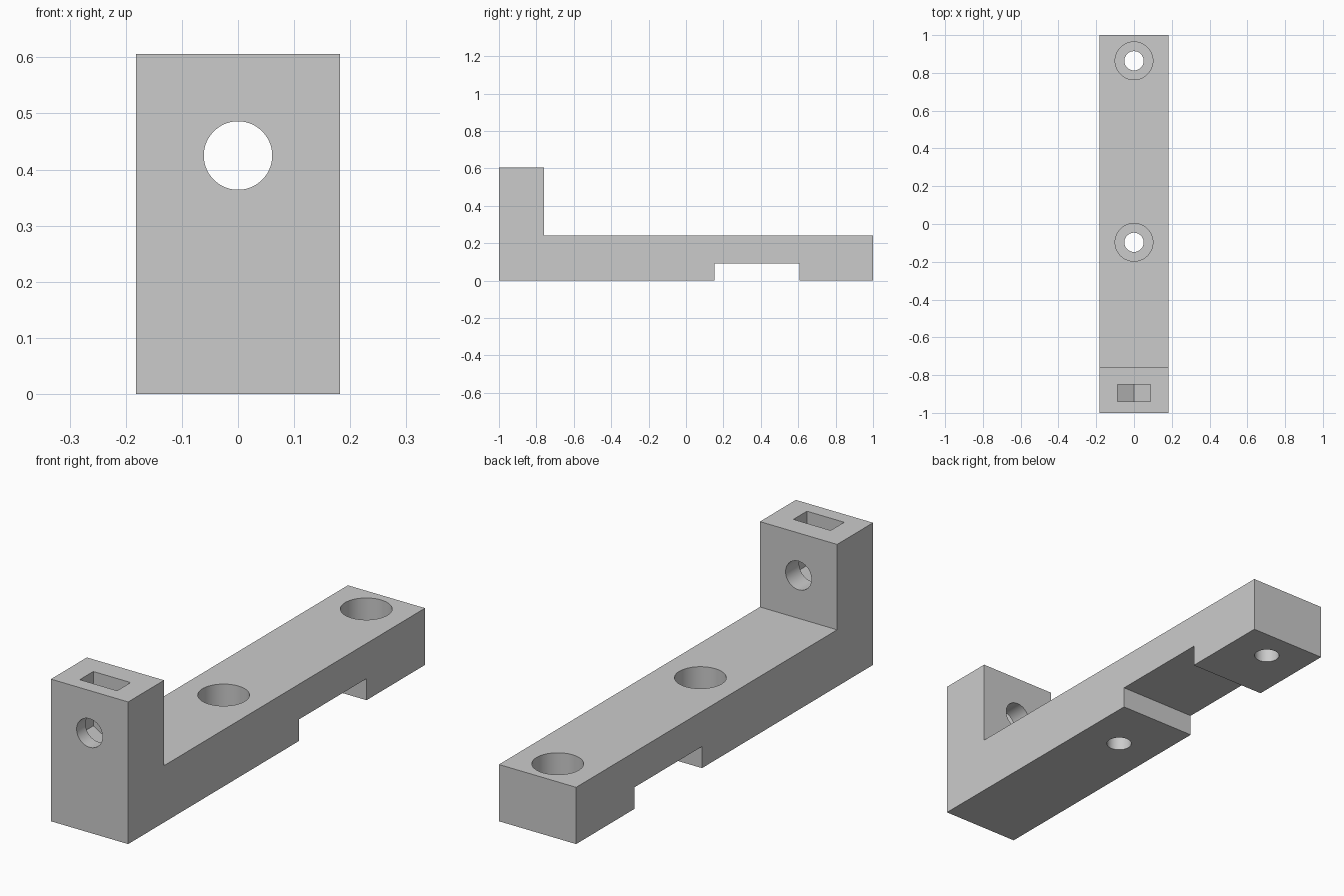
import bpy, bmesh, math
from mathutils import Matrix

cube = bpy.data.objects.get("Cube")
if cube:
    bpy.data.objects.remove(cube, do_unlink=True)

HALF_W = 0.182
BASE_TOP, TOWER_TOP, TOWER_BACK = 0.242, 0.606, -0.758
BOLT_Z = 0.425

grey = bpy.data.materials.new("plain grey")
grey.use_nodes = True
COLOUR = (0.6, 0.6, 0.6, 1)
grey.diffuse_color = COLOUR
grey.node_tree.nodes["Principled BSDF"].inputs["Base Color"].default_value = COLOUR


def prism(name, outline, vector, helper=True):
    """Extrude a closed planar outline along a vector."""
    bm = bmesh.new()
    face = bm.faces.new([bm.verts.new(p) for p in outline])
    ext = bmesh.ops.extrude_face_region(bm, geom=[face])
    moved = [v for v in ext["geom"] if isinstance(v, bmesh.types.BMVert)]
    bmesh.ops.translate(bm, verts=moved, vec=vector)
    bmesh.ops.recalc_face_normals(bm, faces=bm.faces)
    mesh = bpy.data.meshes.new(name)
    bm.to_mesh(mesh)
    bm.free()
    mesh.materials.append(grey)
    obj = bpy.data.objects.new(name, mesh)
    bpy.context.collection.objects.link(obj)
    obj.hide_render = helper
    return obj


def ring(radius, sides, centre, along_y=False):
    """Points of a regular polygon, facing z or y."""
    turn = Matrix.Rotation(math.pi / 2, 4, "X") if along_y else Matrix()
    place = Matrix.Translation(centre) @ turn
    step = math.tau / sides
    return [place @ Matrix.Rotation(step * (i + 0.5), 4, "Z") @ Matrix.Translation((radius, 0, 0)).translation
            for i in range(sides)]


# L-shaped body with the notch underneath
profile = [(-1, 0), (0.152, 0), (0.152, 0.092), (0.606, 0.092), (0.606, 0), (1, 0),
           (1, BASE_TOP), (TOWER_BACK, BASE_TOP), (TOWER_BACK, TOWER_TOP), (-1, TOWER_TOP)]
body = prism("bracket_body", [(-HALF_W, y, z) for y, z in profile], (2 * HALF_W, 0, 0), False)

cutters = []
# Counterbored screw holes
for label, y in (("front", -0.097), ("back", 0.864)):
    cutters.append(prism(label + "_screw_hole", ring(0.051, 64, (0, y, -0.1)), (0, 0, 0.5)))
    cutters.append(prism(label + "_counterbore", ring(0.1, 64, (0, y, 0.1)), (0, 0, 0.3)))

# Cross hole through the tower
cutters.append(prism("tower_hole", ring(0.061, 64, (0, -1.1, BOLT_Z), True), (0, 0.5, 0)))

# Nut pocket: straight sides, open at the top, pointed bottom like a hex nut
w = 0.088
tip = w / math.cos(math.pi / 6)
pocket = [(-w, 0.7), (-w, BOLT_Z - tip / 2), (0, BOLT_Z - tip), (w, BOLT_Z - tip / 2), (w, 0.7)]
cutters.append(prism("nut_pocket", [(x, -0.94, z) for x, z in pocket], (0, 0.091, 0)))

for cutter in cutters:
    cutter.hide_set(True)
    mod = body.modifiers.new(cutter.name, "BOOLEAN")
    mod.operation = "DIFFERENCE"
    mod.solver = "EXACT"
    mod.object = cutter

# Apply the cuts, then drop the helpers
bpy.ops.object.select_all(action="DESELECT")
body.select_set(True)
bpy.context.view_layer.objects.active = body
for mod in list(body.modifiers):
    bpy.ops.object.modifier_apply(modifier=mod.name)
for cutter in cutters:
    bpy.data.objects.remove(cutter, do_unlink=True)
bpy.ops.object.shade_smooth_by_angle(angle=math.radians(30))
